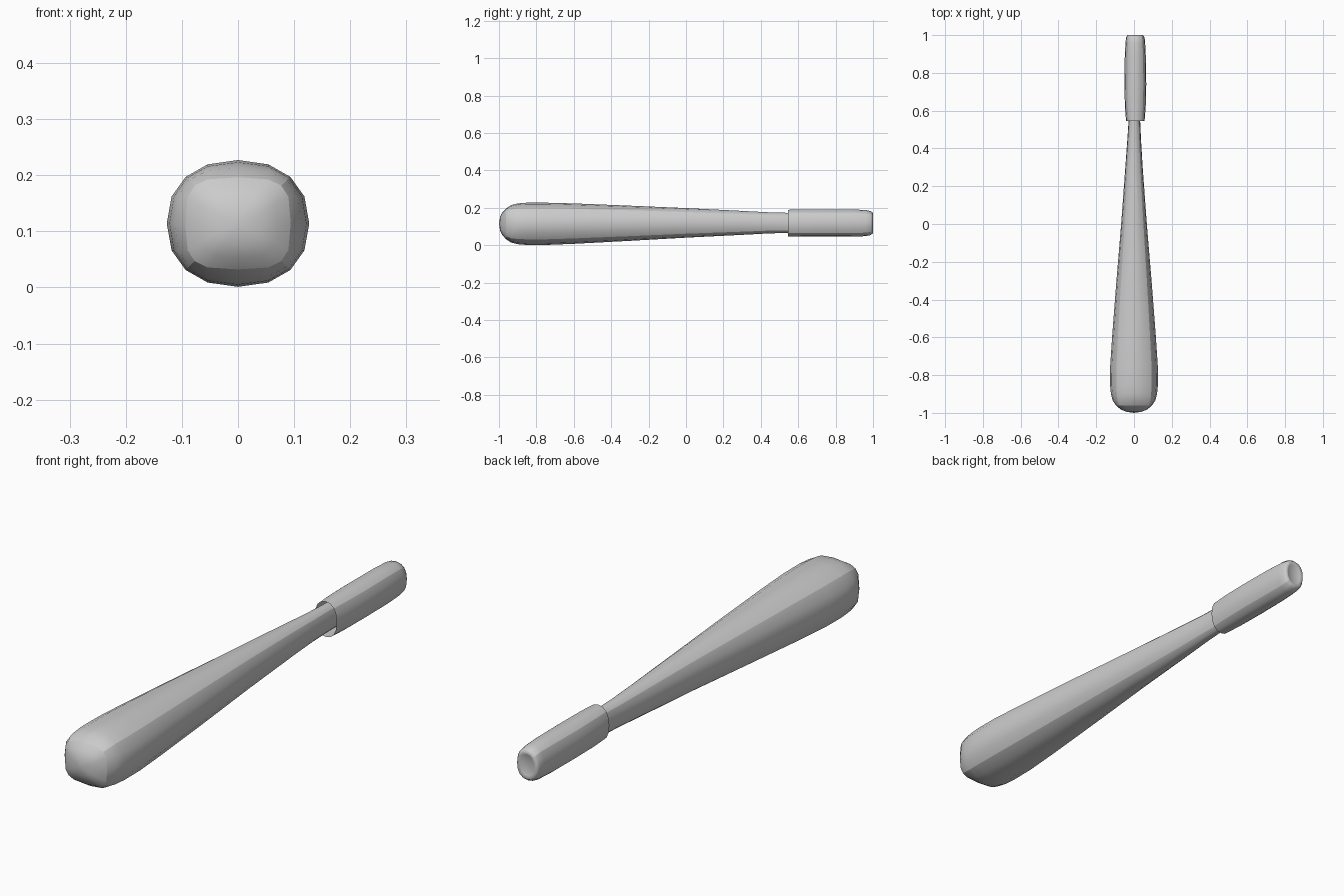
import bpy, bmesh, math

if "Cube" in bpy.data.objects:
    bpy.data.objects.remove(bpy.data.objects["Cube"])

grey = bpy.data.materials.new("plain_grey")
grey.diffuse_color = (0.6, 0.6, 0.6, 1)
grey.use_nodes = True
grey.node_tree.nodes["Principled BSDF"].inputs["Base Color"].default_value = grey.diffuse_color
SIDES = 16


def spow(v, p):
    return math.copysign(abs(v) ** p, v)


def loft(name, rings, start=None, end=None, creased=()):
    """Skin rounded-square rings (y, x centre, z centre, half width, half height, roundness)."""
    bm = bmesh.new()
    loops = []
    for y, cx, cz, rx, rz, p in rings:
        loop = []
        for i in range(SIDES):
            a = 2 * math.pi * i / SIDES
            loop.append(bm.verts.new((cx + rx * spow(math.cos(a), p), y,
                                      cz + rz * spow(math.sin(a), p))))
        loops.append(loop)
    for a, b in zip(loops, loops[1:]):
        for i in range(SIDES):
            j = (i + 1) % SIDES
            bm.faces.new((a[i], a[j], b[j], b[i]))
    # rounded or dished end caps closing on a centre point
    for tip, loop in ((start, loops[0]), (end, loops[-1])):
        if tip:
            v = bm.verts.new(tip)
            for i in range(SIDES):
                bm.faces.new((loop[i], loop[(i + 1) % SIDES], v))
    bmesh.ops.recalc_face_normals(bm, faces=bm.faces)
    if not start:  # open sleeve: make sure the outside faces out
        f = bm.faces[:][SIDES]
        c = f.calc_center_median()
        if f.normal.x * (c.x - rings[1][1]) + f.normal.z * (c.z - rings[1][2]) < 0:
            bmesh.ops.reverse_faces(bm, faces=bm.faces)
    for f in bm.faces:
        f.smooth = True
    # creases on the four long corners and on chosen rings
    def sharpen(u, v):
        e = bm.edges.get((u, v))
        if e:
            e.smooth = False
    first = creased[0] if creased else 0
    for k in range(first, len(loops) - 1):
        for i in range(2, SIDES, 4):
            sharpen(loops[k][i], loops[k + 1][i])
    for k in creased:
        for i in range(SIDES):
            sharpen(loops[k][i], loops[k][(i + 1) % SIDES])
    me = bpy.data.meshes.new(name)
    bm.to_mesh(me)
    bm.free()
    me.materials.append(grey)
    ob = bpy.data.objects.new(name, me)
    bpy.context.collection.objects.link(ob)
    return ob


# tapering barrel with a domed tip, running into the sleeve
loft("barrel", [
    (-0.994, 0, 0.114, 0.040, 0.036, 0.75),
    (-0.982, 0, 0.114, 0.070, 0.061, 0.65),
    (-0.962, 0, 0.114, 0.094, 0.082, 0.57),
    (-0.935, 0, 0.114, 0.113, 0.100, 0.75),
    (-0.900, 0, 0.114, 0.122, 0.109, 0.85),
    (-0.850, 0, 0.114, 0.127, 0.113, 0.89),
    (-0.750, 0, 0.114, 0.126, 0.113, 0.89),
    (-0.600, 0, 0.115, 0.116, 0.108, 0.89),
    (-0.300, 0, 0.117, 0.093, 0.094, 0.89),
    (0.000, 0, 0.119, 0.068, 0.079, 0.89),
    (0.300, 0, 0.119, 0.046, 0.064, 0.89),
    (0.450, 0.001, 0.119, 0.036, 0.056, 0.89),
    (0.540, 0.002, 0.119, 0.031, 0.054, 0.89),
    (0.620, 0.003, 0.119, 0.030, 0.053, 0.89),
], start=(0, -1.0, 0.114), creased=(2,))

# grip sleeve, open toward the barrel, with a slightly dished butt
loft("grip_sleeve", [
    (0.545, 0.007, 0.118, 0.049, 0.071, 0.89),
    (0.620, 0.007, 0.118, 0.055, 0.073, 0.89),
    (0.740, 0.007, 0.118, 0.058, 0.073, 0.89),
    (0.880, 0.007, 0.118, 0.056, 0.073, 0.89),
    (0.960, 0.007, 0.118, 0.052, 0.070, 0.89),
    (0.988, 0.007, 0.118, 0.049, 0.064, 0.89),
    (1.000, 0.007, 0.118, 0.041, 0.054, 0.89),
    (0.995, 0.007, 0.118, 0.031, 0.042, 0.89),
], end=(0.007, 0.991, 0.118))
